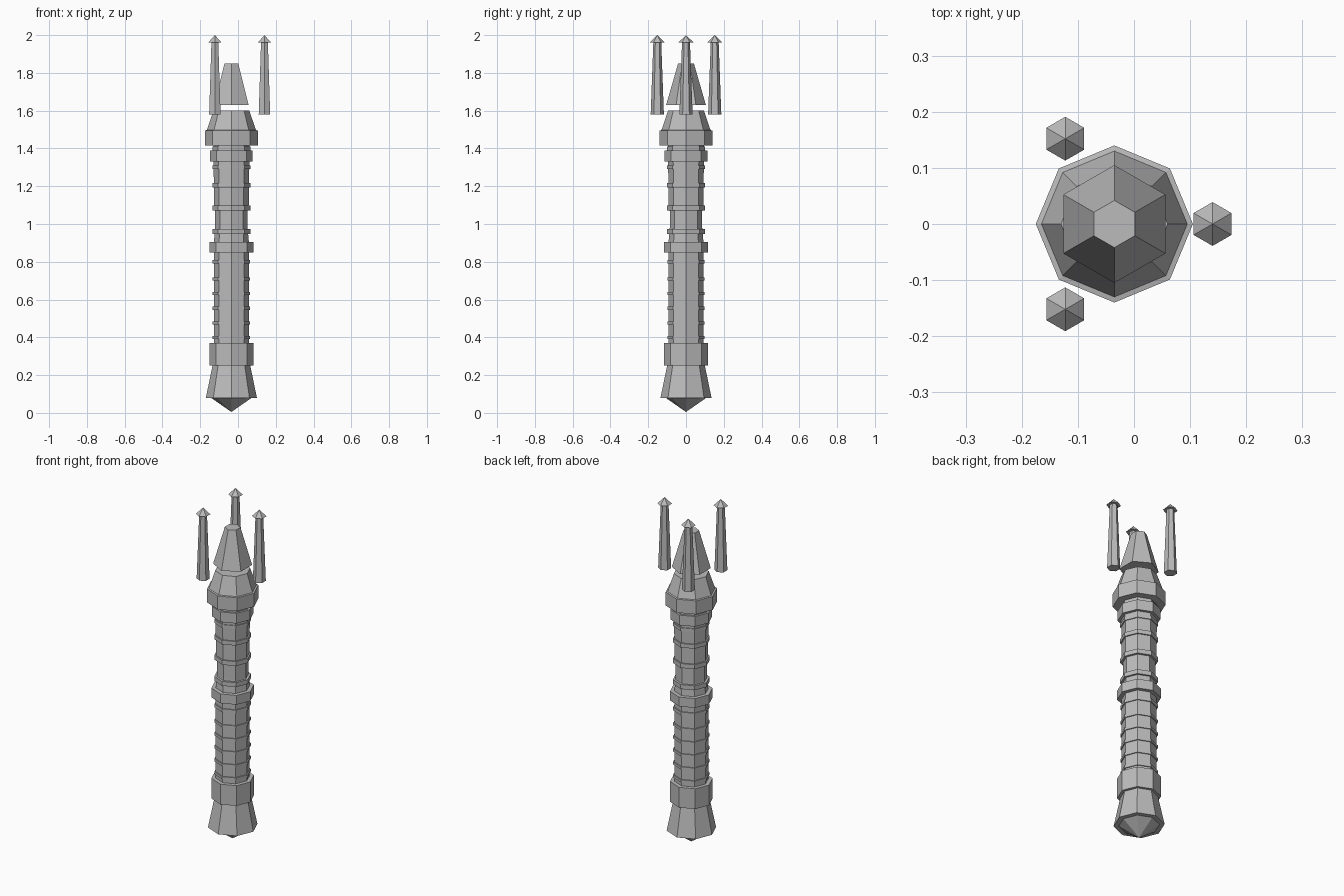
import bpy
import math
from mathutils import Vector

cube = bpy.data.objects.get("Cube")
if cube:
    bpy.data.objects.remove(cube, do_unlink=True)

stone = bpy.data.materials.new("grey_stone")
stone.use_nodes = True
stone.diffuse_color = (0.5, 0.5, 0.5, 1)
stone.node_tree.nodes["Principled BSDF"].inputs["Base Color"].default_value = (0.5, 0.5, 0.5, 1)

AXIS_X = -0.035


def lathe(name, profile, sides=8, x=AXIS_X, y=0.0, turn=0.0):
    """Flat-sided solid from (radius, height) pairs, closed at both ends."""
    verts, faces, rings = [], [], []
    for r, z in profile:
        count = sides if r else 1
        rings.append([len(verts) + i for i in range(count)])
        for i in range(count):
            a = turn + math.tau * i / sides
            verts.append(Vector((x + r * math.cos(a), y + r * math.sin(a), z)))
    for low, high in zip(rings, rings[1:]):
        for i in range(sides):
            j = (i + 1) % sides
            if len(low) == 1:
                faces.append((low[0], high[j], high[i]))
            elif len(high) == 1:
                faces.append((low[i], low[j], high[0]))
            else:
                faces.append((low[i], low[j], high[j], high[i]))
    if len(rings[0]) > 1:
        faces.append(rings[0][::-1])
    if len(rings[-1]) > 1:
        faces.append(rings[-1])
    mesh = bpy.data.meshes.new(name)
    mesh.from_pydata(verts, [], faces)
    mesh.materials.append(stone)
    obj = bpy.data.objects.new(name, mesh)
    bpy.context.collection.objects.link(obj)
    return obj


def band(name, r, z0, z1):
    return lathe(name, [(r, z0), (r, z1)])


# Flared pommel with a pointed underside
lathe("pommel", [(0, 0.005), (0.108, 0.08), (0.135, 0.08), (0.1, 0.25)])
band("pommel_band", 0.116, 0.25, 0.37)

# Grip shafts
band("lower_grip", 0.093, 0.36, 0.86)
lathe("upper_grip", [(0.093, 0.9), (0.086, 0.98), (0.086, 1.07),
                     (0.092, 1.1), (0.092, 1.2), (0.096, 1.34), (0.096, 1.43)])

# Thin rings around the grips
for i in range(5):
    z = 0.4 + 0.077 * i
    band(f"lower_ring_{i + 1}", 0.099, z - 0.008, z + 0.008)
band("lower_end_ring", 0.099, 0.79, 0.81)
for i, (z, half) in enumerate([(0.96, 0.013), (1.085, 0.013), (1.205, 0.012), (1.3, 0.01), (1.4, 0.01)]):
    band(f"upper_ring_{i + 1}", 0.1, z - half, z + half)

# Wide bands
band("middle_band", 0.116, 0.85, 0.905)
band("upper_band", 0.113, 1.33, 1.39)

# Head collar that narrows to a flat top
lathe("head_collar", [(0.14, 1.415), (0.14, 1.495), (0.13, 1.497), (0.095, 1.6)])

# Floating six-sided core
lathe("core", [(0.105, 1.63), (0.042, 1.85)], 6, turn=math.pi / 6)

# Three floating prongs with pointed tips
for i in range(3):
    a = math.tau * i / 3
    px, py = AXIS_X + 0.175 * math.cos(a), 0.175 * math.sin(a)
    if i == 0:
        px = 0.14
    else:
        py = math.copysign(0.152, py)
    lathe(f"prong_{i + 1}", [(0.035, 1.58), (0.021, 1.962), (0.039, 1.962), (0, 2.0)],
          6, px, py, math.pi / 6)
